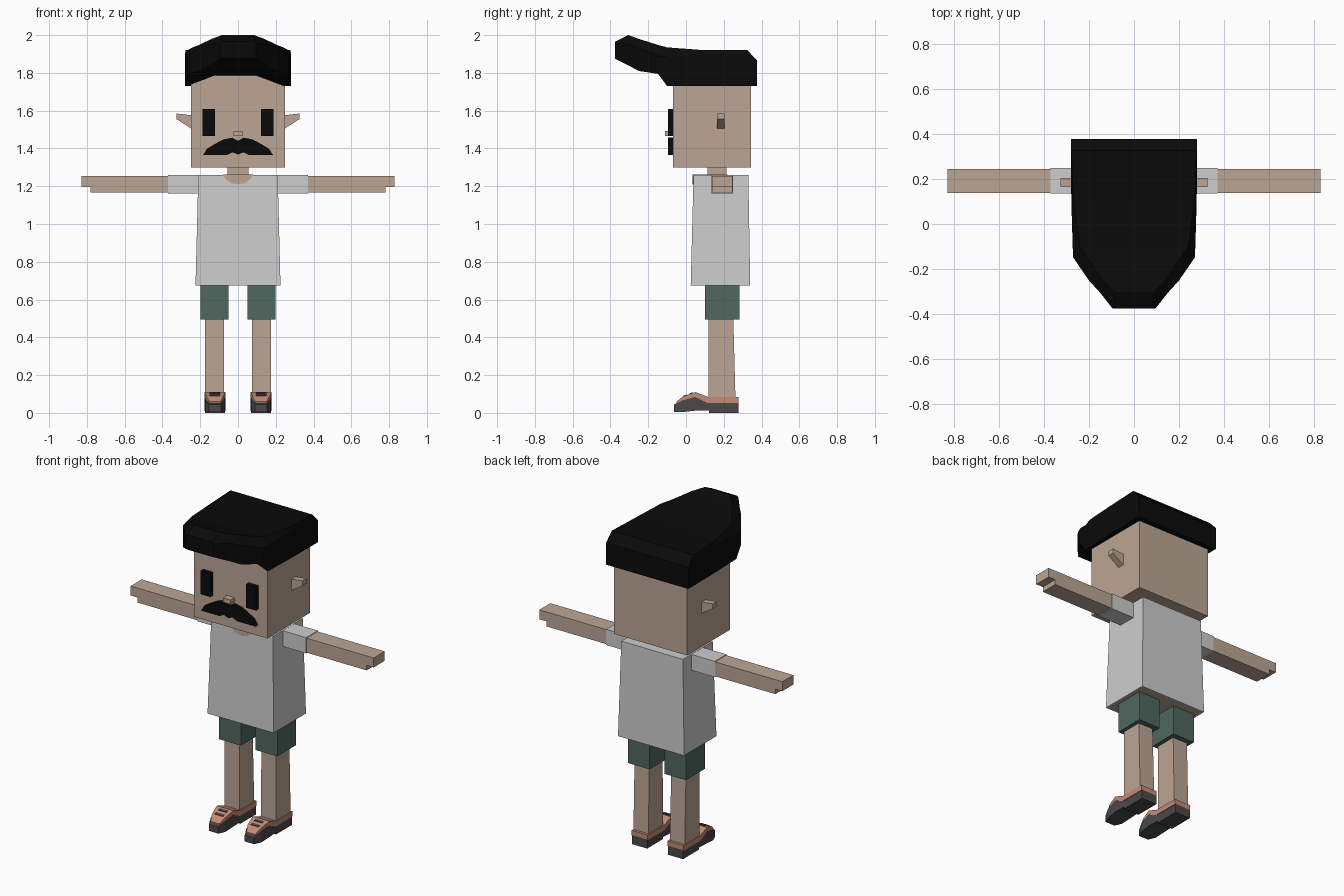
import bpy, bmesh

cube = bpy.data.objects.get("Cube")
if cube:
    bpy.data.objects.remove(cube, do_unlink=True)


def material(name, r, g, b):
    m = bpy.data.materials.new(name)
    m.use_nodes = True
    m.diffuse_color = (r, g, b, 1)
    m.node_tree.nodes["Principled BSDF"].inputs["Base Color"].default_value = (r, g, b, 1)
    return m


SKIN = material("skin", 0.50, 0.38, 0.30)
BLACK = material("hair black", 0.003, 0.003, 0.003)
WHITE = material("shirt white", 0.61, 0.61, 0.61)
GREEN = material("shorts green", 0.08, 0.14, 0.115)
SOLE = material("sole grey", 0.07, 0.065, 0.065)
STRAP = material("strap coral", 0.55, 0.26, 0.18)


def loft(name, rings, mat, mirror=False):
    """Skin a list of equal-length point rings and cap both ends."""
    bm = bmesh.new()
    loops = [[bm.verts.new(p) for p in ring] for ring in rings]
    for a, b in zip(loops, loops[1:]):
        n = len(a)
        for i in range(n):
            j = (i + 1) % n
            bm.faces.new((a[i], a[j], b[j], b[i]))
    bm.faces.new(loops[0])
    bm.faces.new(loops[-1])
    bmesh.ops.recalc_face_normals(bm, faces=bm.faces)
    mesh = bpy.data.meshes.new(name)
    bm.to_mesh(mesh)
    bm.free()
    mesh.materials.append(mat)
    obj = bpy.data.objects.new(name, mesh)
    bpy.context.collection.objects.link(obj)
    if mirror:
        obj.modifiers.new("Mirror", "MIRROR")
    return obj


def rect(x0, x1, y0, y1, z):
    return [(x0, y0, z), (x1, y0, z), (x1, y1, z), (x0, y1, z)]


def box(name, x, y, z, mat, mirror=False):
    return loft(name, [rect(*x, *y, z[0]), rect(*x, *y, z[1])], mat, mirror)


def slab(name, outline, y0, y1, mat, mirror=False):
    """Extrude an (x, z) outline along y."""
    return loft(name, [[(x, y, z) for x, z in outline] for y in (y0, y1)], mat, mirror)


# Head and face
box("head", (-.25, .25), (-.07, .345), (1.30, 1.86), SKIN)
box("neck", (-.055, .055), (.115, .215), (1.2, 1.32), SKIN)
slab("ear", [(.24, 1.575), (.325, 1.585), (.325, 1.555), (.24, 1.50)], .165, .205, SKIN, True)
box("eye", (.122, .188), (-.095, -.065), (1.465, 1.61), BLACK, True)
box("nose", (-.025, .025), (-.11, -.06), (1.465, 1.492), SKIN)
half = [(.03, 1.457), (.075, 1.448), (.12, 1.425), (.165, 1.398), (.185, 1.365),
        (.06, 1.365), (.03, 1.38)]
slab("moustache", [(0, 1.44)] + half + [(0, 1.368)] + [(-x, z) for x, z in half[::-1]],
     -.095, -.065, BLACK)

# Hair: sections from the nape to the swept-out quiff
# y, width, top width, side bottom, middle bottom, side top, top
sections = [(.377, .28, .28, 1.73, 1.73, 1.86, 1.865),
            (.325, .28, .278, 1.73, 1.73, 1.90, 1.92),
            (.10, .278, .268, 1.73, 1.73, 1.90, 1.92),
            (-.10, .272, .24, 1.73, 1.795, 1.885, 1.935),
            (-.148, .27, .205, 1.795, 1.797, 1.89, 1.948),
            (-.25, .20, .14, 1.81, 1.81, 1.93, 1.98),
            (-.305, .15, .085, 1.84, 1.84, 1.95, 2.0),
            (-.375, .095, .085, 1.875, 1.875, 1.955, 1.965)]
rings = []
for y, w, wt, zs, zc, zm, zt in sections:
    side = [(min(.1, w * .6), zc), (w, zs), (w, zm), (wt, zt)]
    rings.append([(x, y, z) for x, z in side] + [(-x, y, z) for x, z in side[::-1]])
loft("hair", rings, BLACK)

# Shirt with a skin-coloured opening at the hem
shirt = loft("shirt", [rect(-.225, .225, .025, .34, .675),
                       rect(-.21, .21, .04, .33, 1.26)], WHITE)
shirt.data.materials.append(SKIN)
bm = bmesh.new()
bm.from_mesh(shirt.data)
hem = [f for f in bm.faces if f.normal.z < -.9]
bmesh.ops.inset_region(bm, faces=hem, thickness=.012)
for f in hem:
    f.material_index = 1
bm.to_mesh(shirt.data)
bm.free()

# Neckline, on the chest and across the top
slab("neckline", [(-.08, 1.263), (-.065, 1.238), (-.035, 1.216), (0, 1.21),
                  (.035, 1.216), (.065, 1.238), (.08, 1.263)], .034, .042, SKIN)
box("collar_opening", (-.08, .08), (.036, .22), (1.257, 1.263), SKIN)

# Arms
box("sleeve", (.2, .37), (.135, .248), (1.162, 1.259), WHITE, True)
slab("arm", [(.3, 1.166), (.78, 1.166), (.78, 1.197), (.828, 1.197), (.828, 1.255), (.3, 1.255)],
     .138, .245, SKIN, True)

# Legs
box("shorts", (.05, .198), (.10, .283), (.495, .70), GREEN, True)
loft("leg", [rect(.073, .175, .12, .262, .07), rect(.075, .175, .12, .25, .52)], SKIN, True)


def shoe_part(name, stations, mat):
    """Loft stations of (y, bottom, top, half width) along the foot."""
    c = .122
    loft(name, [[(c - w, y, lo), (c + w, y, lo), (c + w, y, hi), (c - w, y, hi)]
                for y, lo, hi, w in stations], mat, True)


# Shoes
shoe_part("heel", [(.122, 0, .055, .052), (.277, 0, .055, .052)], SOLE)
shoe_part("sole", [(-.063, .005, .045, .032), (-.02, .004, .065, .05), (.05, .012, .085, .056),
                   (.122, .012, .055, .052)], SOLE)
shoe_part("shoe_upper", [(-.05, .046, .06, .030), (-.015, .063, .088, .045),
                         (.05, .083, .11, .056), (.115, .052, .085, .056),
                         (.277, .052, .084, .055)], STRAP)
for y, z in ((-.012, .089), (.022, .101)):
    shoe_part("shoe_slot", [(y, z - .004, z + .003, .028), (y + .014, z, z + .008, .028)], SOLE)
